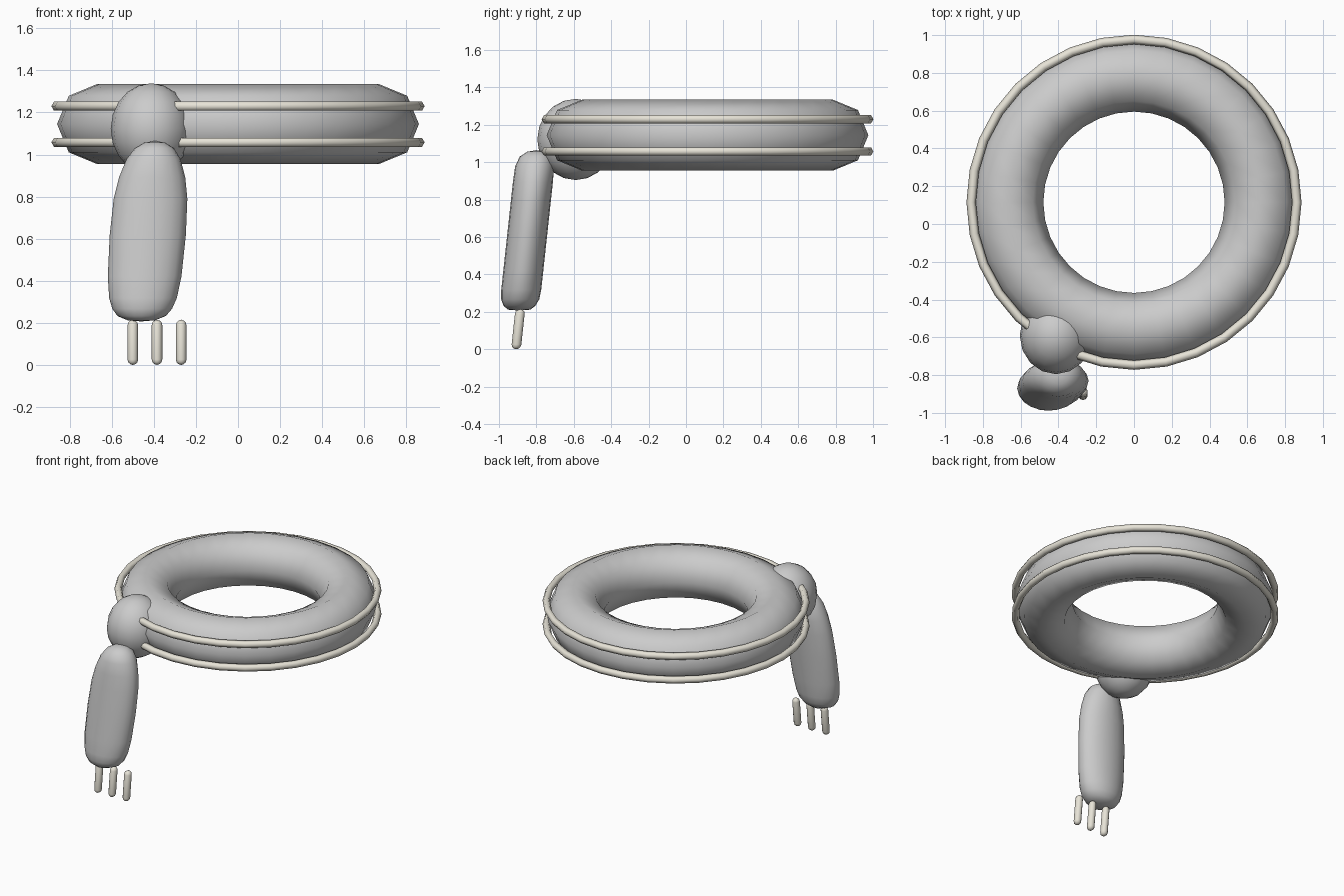
import bpy, bmesh, math
from mathutils import Vector

if "Cube" in bpy.data.objects:
    bpy.data.objects.remove(bpy.data.objects["Cube"])

bone = bpy.data.materials.new("bone")
bone.diffuse_color = (0.80, 0.77, 0.68, 1)
bone.use_nodes = True
bone.node_tree.nodes["Principled BSDF"].inputs["Base Color"].default_value = bone.diffuse_color


def smooth(ob, name, mat=None):
    ob.name = name
    for p in ob.data.polygons:
        p.use_smooth = True
    if mat:
        ob.data.materials.append(mat)
    return ob


def torus(name, z, major, minor, sides, mat=None):
    bpy.ops.mesh.primitive_torus_add(location=(0, 0.115, z), major_radius=major, minor_radius=minor,
                                     major_segments=32, minor_segments=sides)
    return smooth(bpy.context.object, name, mat)


def loft(name, sections, base, top, sides, mat=None):
    """Stack elliptical sections (t, rx, ry) along the line base-top; ends are points."""
    base, top = Vector(base), Vector(top)
    bm = bmesh.new()
    rings = []
    for t, rx, ry in sections:
        c = base.lerp(top, t)
        rings.append([bm.verts.new((c.x + rx * math.cos(2 * math.pi * i / sides),
                                    c.y + ry * math.sin(2 * math.pi * i / sides), c.z))
                      for i in range(sides)])
    low, high = bm.verts.new(base), bm.verts.new(top)
    for i in range(sides):
        j = (i + 1) % sides
        for a, b in zip(rings, rings[1:]):
            bm.faces.new((a[i], a[j], b[j], b[i]))
        bm.faces.new((low, rings[0][j], rings[0][i]))
        bm.faces.new((high, rings[-1][i], rings[-1][j]))
    me = bpy.data.meshes.new(name)
    bm.to_mesh(me)
    bm.free()
    ob = bpy.data.objects.new(name, me)
    bpy.context.collection.objects.link(ob)
    return smooth(ob, name, mat)


# Ring body and the two thin bands around it
torus("ring_body", 1.145, 0.67, 0.19, 8)
for name, z in (("upper_band", 1.23), ("lower_band", 1.058)):
    torus(name, z, 0.862, 0.025, 6, bone)

# Shoulder joint
bpy.ops.mesh.primitive_uv_sphere_add(segments=16, ring_count=10, radius=1, location=(-0.413, -0.59, 1.122))
shoulder = smooth(bpy.context.object, "shoulder")
shoulder.scale = (0.192, 0.205, 0.217)

# Flattened, leaning limb
loft("limb", [(0.006, 0.065, 0.06), (0.03, 0.115, 0.085), (0.07, 0.142, 0.102), (0.13, 0.161, 0.107),
              (0.25, 0.175, 0.107), (0.48, 0.181, 0.107), (0.68, 0.175, 0.107), (0.80, 0.157, 0.107),
              (0.90, 0.128, 0.104), (0.96, 0.093, 0.085), (0.99, 0.05, 0.048)],
     (-0.46, -0.893, 0.207), (-0.395, -0.80, 1.065), 20)

# Three toes
for i, x in enumerate((-0.5, -0.385, -0.27)):
    loft(f"toe_{i + 1}", [(t, 0.025 * f, 0.026 * f) for t, f in
                          ((0.02, 0.5), (0.06, 0.87), (0.12, 1), (0.88, 1), (0.94, 0.87), (0.98, 0.5))],
         (x, -0.909, 0.0), (x, -0.886, 0.215), 12, bone)
